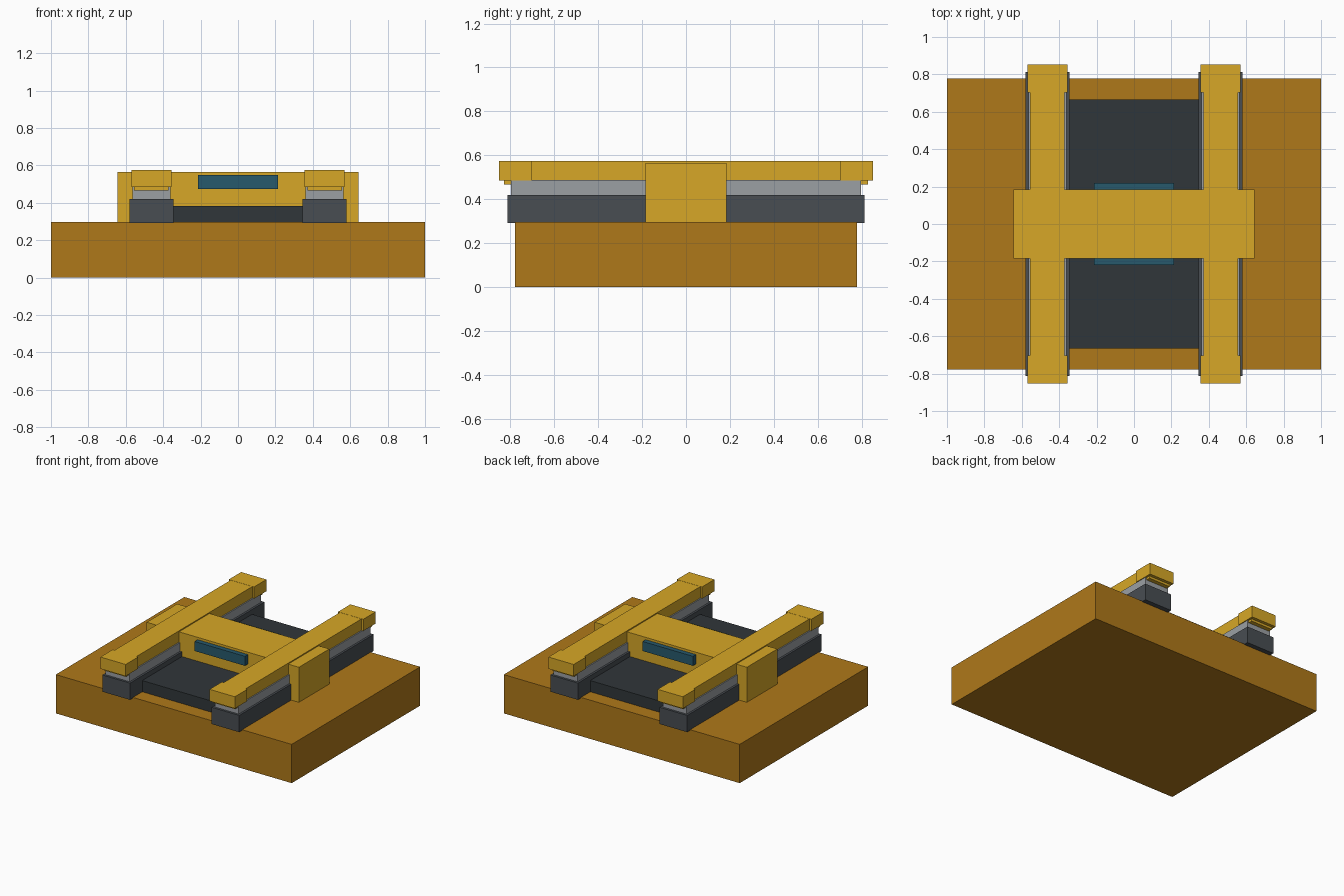
import bpy

if "Cube" in bpy.data.objects:
    bpy.data.objects.remove(bpy.data.objects["Cube"])


def material(name, rgb):
    m = bpy.data.materials.new(name)
    m.diffuse_color = (*rgb, 1)
    m.use_nodes = True
    m.node_tree.nodes["Principled BSDF"].inputs["Base Color"].default_value = m.diffuse_color
    return m


ochre = material("ochre", (0.43, 0.19, 0.01))
yellow = material("yellow", (0.68, 0.39, 0.02))
dark = material("dark_grey", (0.065, 0.075, 0.085))
black = material("charcoal", (0.03, 0.037, 0.042))
steel = material("steel", (0.33, 0.35, 0.37))
teal = material("teal", (0.02, 0.10, 0.15))


def box(name, x, y, z, mat):
    """Box from (min, max) ranges on each axis."""
    r = (x, y, z)
    bpy.ops.mesh.primitive_cube_add(size=1, location=[(a + b) / 2 for a, b in r])
    ob = bpy.context.object
    ob.name = name
    ob.scale = [b - a for a, b in r]
    bpy.ops.object.transform_apply(location=False, rotation=False, scale=True)
    ob.data.materials.append(mat)
    return ob


# Base slab and recessed plate
box("base", (-1, 1), (-0.778, 0.778), (0, 0.297), ochre)
box("centre_plate", (-0.36, 0.36), (-0.665, 0.665), (0.29, 0.383), black)

# Bridge across both rails with its display bar
box("bridge", (-0.645, 0.645), (-0.184, 0.184), (0.29, 0.566), yellow)
box("display_bar", (-0.213, 0.213), (-0.22, 0.22), (0.475, 0.548), teal)

# Two layered rails with capped ends
for side, cx in (("left", -0.463), ("right", 0.463)):
    def span(half):
        return (cx - half, cx + half)

    box(side + "_rail_foot", span(0.117), (-0.814, 0.814), (0.292, 0.42), dark)
    box(side + "_rail_slide", span(0.101), (-0.797, 0.797), (0.41, 0.487), steel)
    box(side + "_rail_top", span(0.092), (-0.829, 0.829), (0.467, 0.574), yellow)
    for end, s in (("front", -1), ("back", 1)):
        y = sorted((s * 0.703, s * 0.852))
        box(f"{side}_{end}_cap", span(0.107), y, (0.485, 0.575), yellow)
